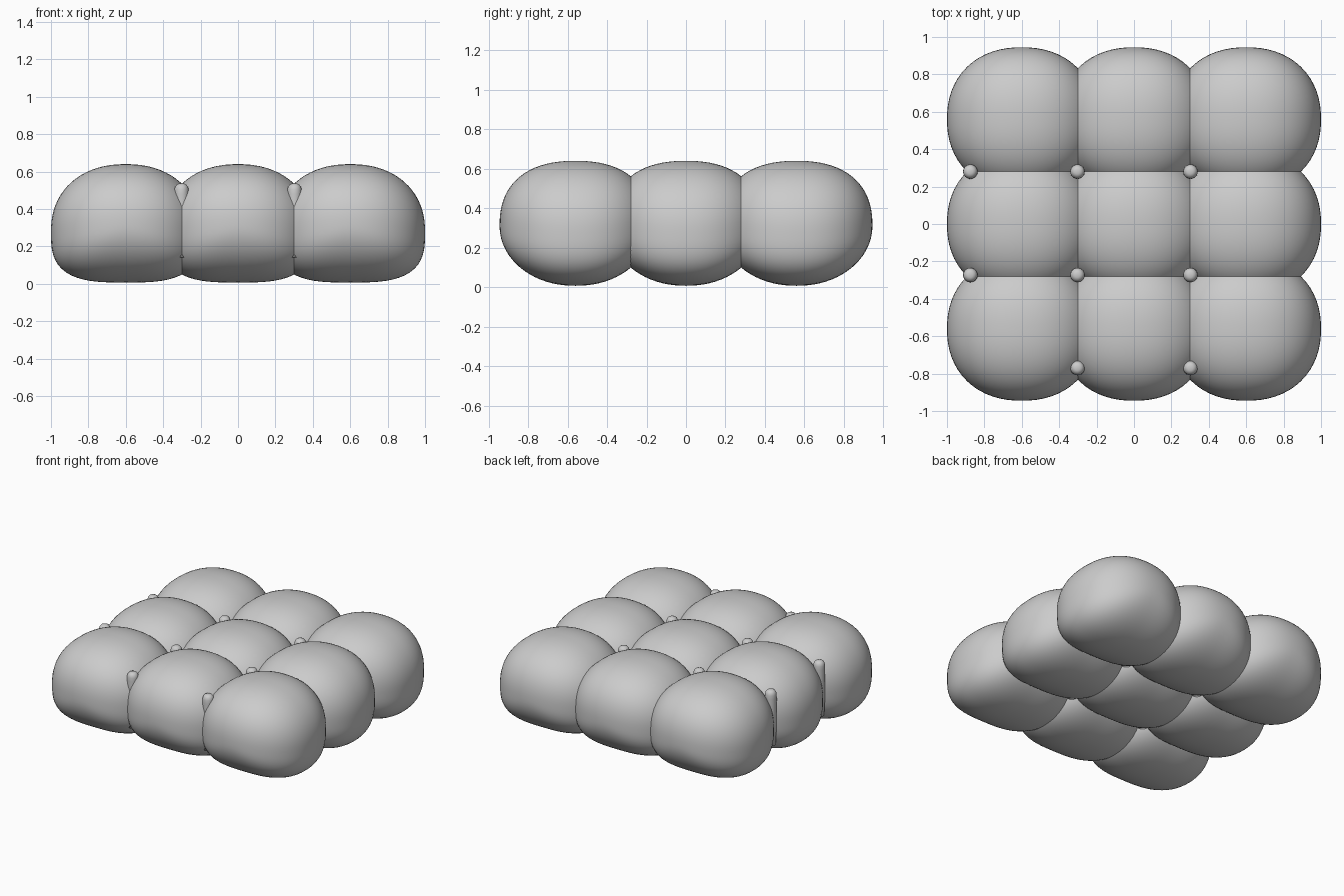
import bpy, bmesh
from math import pi, sin, cos

if "Cube" in bpy.data.objects:
    bpy.data.objects.remove(bpy.data.objects["Cube"])


def add_object(name, bm, loc):
    bmesh.ops.recalc_face_normals(bm, faces=bm.faces)
    me = bpy.data.meshes.new(name)
    bm.to_mesh(me)
    bm.free()
    for p in me.polygons:
        p.use_smooth = True
    ob = bpy.data.objects.new(name, me)
    ob.location = loc
    bpy.context.collection.objects.link(ob)
    return ob


# puffy roll: a sphere pushed out to a superellipsoid, with a flatter base across x
def roll(name, x, y):
    bm = bmesh.new()
    bmesh.ops.create_uvsphere(bm, u_segments=64, v_segments=40, radius=1)
    b = 2.2
    for v in bm.verts:
        dx, dy, dz = (abs(c) for c in v.co)
        a = 2.2 if v.co.z > 0 else 3.1
        n = ((dx**a + dz**a)**(b / a) + dy**b)**(1 / b)
        p = v.co / n
        height = 0.36 if p.z > 0 else 0.273
        v.co = (p.x * 0.4, p.y * 0.385,
                0.28 + p.z * height + 0.035 * p.y**2)
    return add_object(name, bm, (x, y, 0))


# slim round-topped peg, lathed from a profile of (radius, z)
def peg(name, x, y):
    prof = [(0.034, 0.14), (0.038, 0.3), (0.039, 0.48), (0.038, 0.505),
            (0.034, 0.52), (0.025, 0.531), (0.013, 0.536)]
    n = 24
    bm = bmesh.new()
    rings = [[bm.verts.new((r * cos(2 * pi * i / n), r * sin(2 * pi * i / n), z))
              for i in range(n)] for r, z in prof]
    for lo, hi in zip(rings, rings[1:]):
        for i in range(n):
            j = (i + 1) % n
            bm.faces.new((lo[i], lo[j], hi[j], hi[i]))
    bm.faces.new(rings[0])
    bm.faces.new(rings[-1])
    return add_object(name, bm, (x, y, 0))


# three by three grid of rolls
for i in range(3):
    for j in range(3):
        roll(f"roll_{i}_{j}", (i - 1) * 0.6, (j - 1) * 0.56)

# pegs in the seams between the rolls
for x in (-0.875, -0.302, 0.302):
    for y in (-0.77, -0.273, 0.28):
        if x < -0.8 and y < -0.7:
            continue
        peg("seam_peg", x, y)
